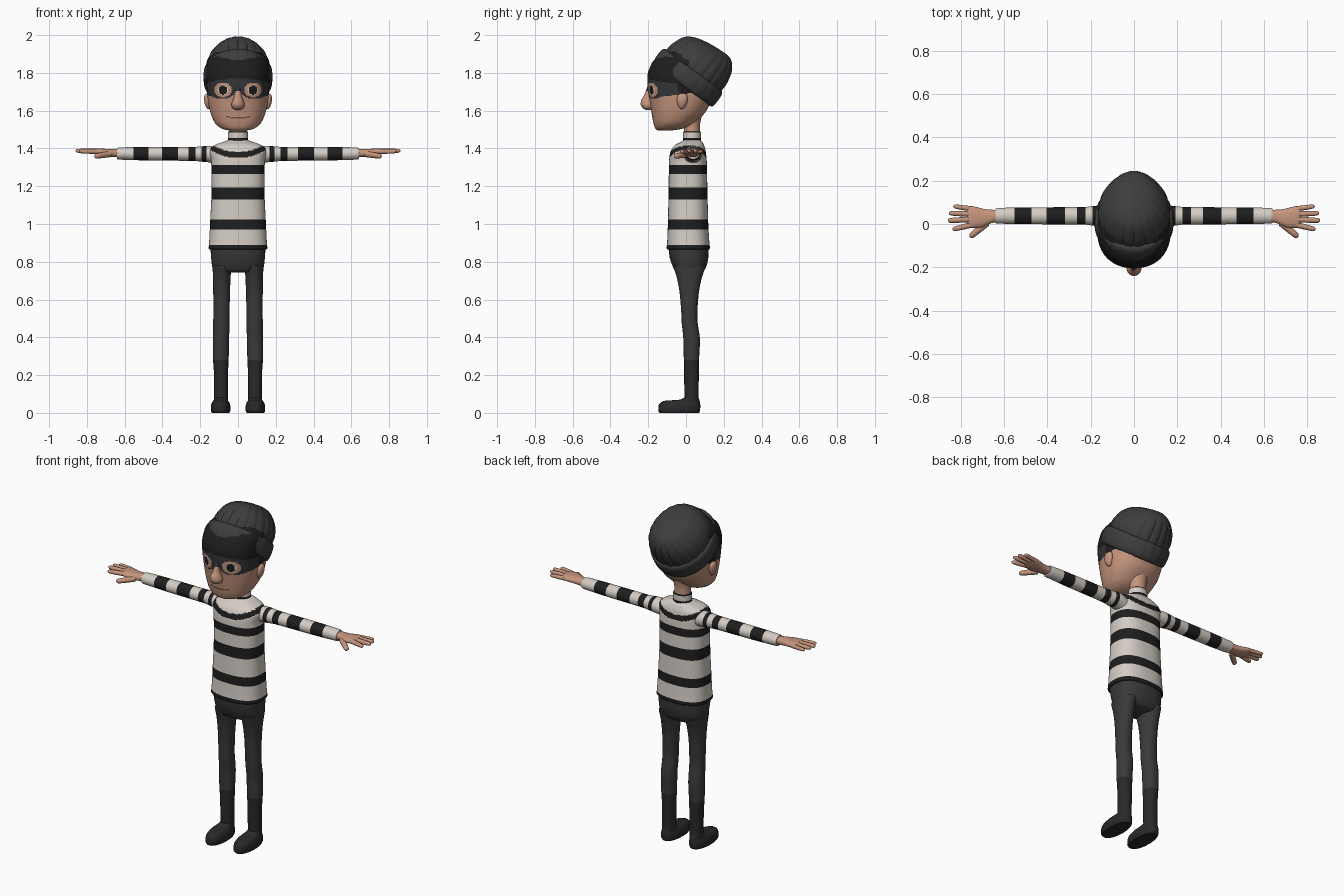
import bpy, bmesh, math
from mathutils import Vector


def material(name, r, g, b):
    m = bpy.data.materials.new(name)
    m.diffuse_color = (r, g, b, 1)
    return m


SKIN = material("skin", .56, .30, .205)
CREAM = material("cream knit", .66, .61, .56)
BLACK = material("black stripe", .013, .013, .013)
PANTS = material("charcoal trousers", .042, .042, .042)
KNIT = material("grey beanie", .046, .046, .046)
SHOE = material("shoe black", .022, .022, .022)
MASK = material("mask grey", .036, .037, .04)
WHITE = material("eye white", .7, .65, .6)
LIP = material("mouth brown", .2, .09, .06)


def resample(rings, step):
    """Monotone cubic interpolation of ring values along t (first item)."""
    n = len(rings)
    sec = [[(q[j] - p[j]) / (q[0] - p[0]) for j in range(5)] for p, q in zip(rings, rings[1:])]

    def slope(i, j):
        if i == 0 or i == n - 1:
            return sec[min(i, n - 2)][j]
        a, b = sec[i - 1][j], sec[i][j]
        return 2 * a * b / (a + b) if a * b > 0 else 0

    out = []
    for i in range(n - 1):
        p, q = rings[i], rings[i + 1]
        h = q[0] - p[0]
        k = max(2, math.ceil(abs(h) / step))
        for s in range(k):
            u = s / k
            out.append([(2*u**3 - 3*u*u + 1) * p[j] + (u**3 - 2*u*u + u) * h * slope(i, j)
                        + (3*u*u - 2*u**3) * q[j] + (u**3 - u*u) * h * slope(i + 1, j)
                        for j in range(5)])
    out.append(list(rings[-1]))
    return out


def loft(name, rings, mats, place=lambda a, b, t: (a, b, t), n=32, step=.03,
         power=2, rule=None, ripple=None):
    """Rings are (t, centre_a, radius_a, centre_b, radius_b)."""
    bm = bmesh.new()
    loops = []
    for t, ca, ra, cb, rb in resample(rings, step):
        loop = []
        for i in range(n):
            w = 2 * math.pi * i / n
            c, s = math.cos(w), math.sin(w)
            k = ripple(w, t) if ripple else 1
            a = ca + k * ra * math.copysign(abs(c) ** (2 / power), c)
            b = cb + k * rb * math.copysign(abs(s) ** (2 / power), s)
            loop.append(bm.verts.new(place(a, b, t)))
        loops.append(loop)
    for p, q in zip(loops, loops[1:]):
        for i in range(n):
            j = (i + 1) % n
            bm.faces.new((p[i], p[j], q[j], q[i]))
    bm.faces.new(loops[0])
    bm.faces.new(loops[-1])
    bmesh.ops.recalc_face_normals(bm, faces=bm.faces[:])
    for f in bm.faces:
        f.smooth = True
        if rule:
            f.material_index = rule(f.calc_center_median())
    me = bpy.data.meshes.new(name)
    bm.to_mesh(me)
    bm.free()
    for m in mats:
        me.materials.append(m)
    ob = bpy.data.objects.new(name, me)
    bpy.context.collection.objects.link(ob)
    bpy.ops.object.select_all(action='DESELECT')
    ob.select_set(True)
    bpy.context.view_layer.objects.active = ob
    bpy.ops.object.shade_smooth_by_angle(angle=math.radians(50))
    return ob


def span(t, cx, rx, y0, y1):
    """Ring given by front and back y."""
    return (t, cx, rx, (y0 + y1) / 2, (y1 - y0) / 2)


def inside(v, bands):
    return any(a <= v <= b for a, b in bands)


# Striped jumper body: straight stripes below, a sagging yoke stripe above
def jumper_rule(c):
    if inside(c.z, ((.8, .886), (.97, 1.026), (1.13, 1.195), (1.265, 1.31))):
        return 1
    return int(inside(c.z - 2 * c.x ** 2, ((1.35, 1.382),)))


loft("jumper_body", [span(*r) for r in (
    (.865, 0, .15, -.098, .122), (.872, 0, .156, -.103, .127), (.888, 0, .154, -.101, .125),
    (1.0, 0, .148, -.096, .118), (1.2, 0, .14, -.092, .113), (1.33, 0, .142, -.09, .11),
    (1.38, 0, .15, -.083, .105), (1.405, 0, .142, -.07, .1), (1.422, 0, .115, -.052, .093),
    (1.436, 0, .075, -.025, .085), (1.445, 0, .05, -.01, .075))],
    (CREAM, BLACK), n=112, step=.006, power=2.5, rule=jumper_rule)

# Roll collar and neck
loft("collar", ((1.425, 0, .06, .032, .05), (1.435, 0, .054, .032, .048),
                (1.484, 0, .053, .032, .048), (1.49, 0, .048, .032, .043)),
     (CREAM, BLACK), step=.005,
     rule=lambda c: int(inside(c.z, ((1.432, 1.456), (1.482, 1.5)))))
loft("neck", ((1.46, 0, .047, .032, .042), (1.52, 0, .046, .032, .042),
              (1.58, 0, .06, .03, .055)), (SKIN,))

# Hips
loft("trouser_hips", [span(*r) for r in (
    (.742, 0, .09, -.04, .08), (.752, 0, .12, -.058, .095), (.775, 0, .137, -.07, .107),
    (.82, 0, .142, -.086, .118), (.89, 0, .147, -.095, .12))], (PANTS,), n=48, power=2.5)

for s, side in ((1, "left"), (-1, "right")):
    def flip(a, b, t, s=s):
        return (s * a, b, t)

    def along_x(a, b, t, s=s):
        return (s * t, a, b)

    # Leg with dark sock, and shoe
    loft(side + "_leg", [span(*r) for r in (
        (.05, .09, .036, -.008, .066), (.2, .09, .037, -.01, .068), (.3, .091, .042, -.012, .07),
        (.38, .09, .043, -.014, .074), (.5, .088, .043, -.024, .06), (.62, .087, .044, -.032, .066),
        (.7, .086, .046, -.045, .08), (.78, .085, .05, -.068, .105))],
        (PANTS, SHOE), flip, step=.02, power=2.2, rule=lambda c: int(c.z < .28))
    loft(side + "_shoe", [span(*r) for r in (
        (0, .092, .046, -.14, .068), (.012, .092, .052, -.147, .075), (.035, .092, .052, -.146, .076),
        (.052, .092, .047, -.138, .074), (.064, .092, .04, -.115, .072), (.07, .091, .037, -.03, .07),
        (.085, .09, .034, -.005, .064))], (SHOE,), flip, n=40, power=2.2)

    # Sleeve with stripes
    loft(side + "_sleeve", (
        (.1, .03, .05, 1.36, .045), (.16, .037, .048, 1.37, .043), (.24, .038, .04, 1.371, .037),
        (.45, .038, .039, 1.372, .036), (.632, .038, .036, 1.373, .032),
        (.64, .038, .033, 1.373, .029)),
        (CREAM, BLACK), along_x, step=.008,
        rule=lambda c: int(inside(abs(c.x), ((.168, .188), (.225, .26), (.32, .4), (.475, .555)))))

    # Hand: palm, four fingers, thumb
    loft(side + "_palm", (
        (.62, .038, .027, 1.374, .022), (.66, .035, .031, 1.376, .021), (.7, .028, .043, 1.378, .02),
        (.745, .032, .05, 1.383, .017), (.766, .034, .046, 1.384, .012),
        (.772, .034, .035, 1.384, .006)), (SKIN,), along_x, power=2.3)
    digits = (("little_finger", (.75, .07, 1.382), (.835, .082, 1.384), .011),
              ("ring_finger", (.755, .046, 1.384), (.855, .05, 1.388), .012),
              ("middle_finger", (.755, .021, 1.385), (.86, .016, 1.388), .0125),
              ("index_finger", (.75, -.004, 1.384), (.838, -.025, 1.384), .012),
              ("thumb", (.68, .005, 1.37), (.758, -.06, 1.358), .015))
    for name, p, q, r in digits:
        p, q = Vector((s * p[0], p[1], p[2])), Vector((s * q[0], q[1], q[2]))
        d = (q - p).normalized()
        e = d.cross(Vector((0, 0, 1))).normalized()
        f = e.cross(d)
        L = (q - p).length
        loft(side + "_" + name, ((0, 0, r * 1.1, 0, r * 1.1), (L * .6, 0, r, 0, r),
                                 (L - .008, 0, r * .85, 0, r * .8), (L, 0, r * .3, 0, r * .3)),
             (SKIN,), lambda a, b, t, p=p, d=d, e=e, f=f: p + d * t + e * a + f * b, n=14)

    # Ear
    loft(side + "_ear", ((1.61, .155, .006, -.022, .008), (1.622, .157, .014, -.022, .018),
                         (1.655, .163, .017, -.02, .029), (1.68, .163, .015, -.018, .026),
                         (1.692, .16, .006, -.018, .01)), (SKIN,), flip, n=20)


# Head: skin, mask, dark cloth, eyes and mouth by position
def head_rule(c):
    x, y, z = abs(c.x), c.y, c.z
    if y < -.06:
        dx, dz = x - .08, z - 1.71
        if math.hypot(dx / .021, dz / .026) < 1:
            return 2
        if math.hypot(dx / .027, dz / .029) < 1:
            return 3
        if math.hypot(dx / .046, dz / .04) < 1:
            return 0
        if abs(z - 1.562 - 2 * x * x) < .004 and x < .062:
            return 4
    low = 1.664 + .04 * math.exp(-(x / .032) ** 2) + .35 * max(0, x - .11) + .3 * max(0, y + .02)
    if z < low:
        return 0
    return 1 if y < -.04 and z < 1.772 - .9 * x * x else 2


loft("head", [span(*r) for r in (
    (1.496, 0, .05, -.15, -.07), (1.502, 0, .078, -.16, -.03), (1.515, 0, .102, -.167, .01),
    (1.54, 0, .125, -.174, .05), (1.6, 0, .149, -.184, .108), (1.66, 0, .16, -.193, .135),
    (1.72, 0, .165, -.202, .148), (1.78, 0, .17, -.204, .15), (1.85, 0, .165, -.182, .15),
    (1.91, 0, .125, -.12, .12))],
    (SKIN, MASK, BLACK, WHITE, LIP), n=176, step=.005, power=2.25, rule=head_rule)

# Nose
loft("nose", ((1.604, 0, .012, -.2, .012), (1.614, 0, .03, -.2, .03), (1.632, 0, .035, -.203, .037),
              (1.65, 0, .03, -.203, .036), (1.675, 0, .02, -.199, .026), (1.705, 0, .015, -.195, .018),
              (1.73, 0, .009, -.195, .008)), (SKIN, MASK), n=24, step=.008,
     rule=lambda c: int(c.z > 1.702))


# Ribbed beanie in a frame tilted back: t runs up its axis, b towards the back
def tilted(a, b, t):
    return (a, -.018 + .6 * t + .8 * b, 1.738 + .8 * t - .6 * b)


def ribs(w, t):
    return .975 + .03 * abs(math.sin(10 * w)) ** .5


loft("beanie_brim", ((-.004, 0, .168, 0, .185), (.004, 0, .178, 0, .197), (.045, 0, .183, 0, .202),
                     (.085, 0, .18, 0, .198), (.097, 0, .168, .002, .186)),
     (KNIT,), tilted, n=160, ripple=lambda w, t: .99 + .012 * abs(math.sin(10 * w)) ** .5)
loft("beanie_crown", ((.06, 0, .166, .0, .182), (.12, 0, .168, .004, .182), (.17, 0, .155, .008, .172),
                      (.21, 0, .128, .013, .155), (.24, 0, .095, .026, .122),
                      (.257, 0, .06, .05, .08), (.266, 0, .025, .075, .032),
                      (.268, 0, .004, .085, .004)),
     (KNIT,), tilted, n=160, step=.012, ripple=ribs)
